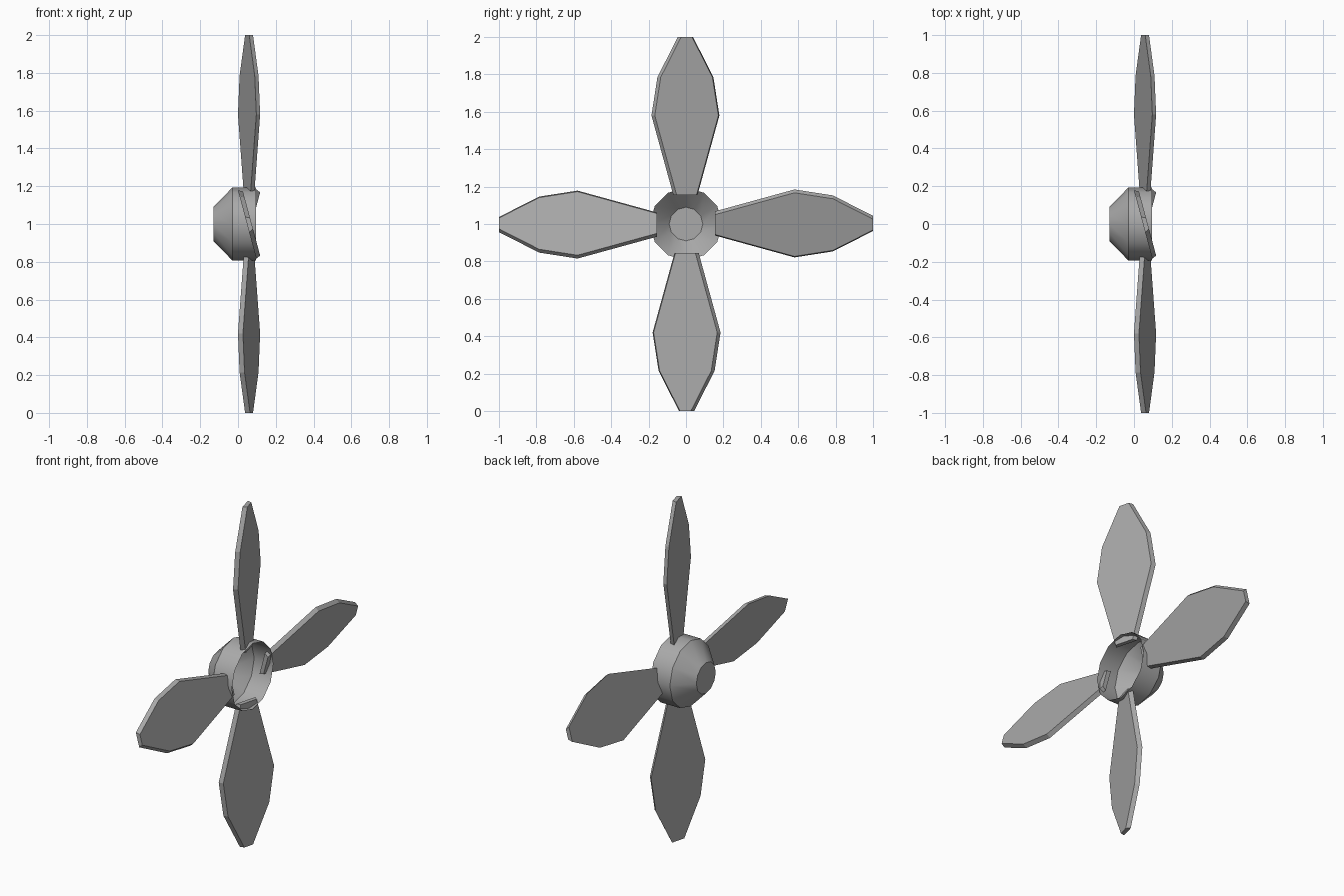
import bpy, bmesh, math
from mathutils import Matrix, Vector

cube = bpy.data.objects.get("Cube")
if cube:
    bpy.data.objects.remove(cube, do_unlink=True)

CENTRE = Vector((0, 0, 1))
SIDES = 12

grey = bpy.data.materials.new("grey_metal")
grey.use_nodes = True
grey.diffuse_color = (0.4, 0.4, 0.4, 1)
grey.node_tree.nodes["Principled BSDF"].inputs["Base Color"].default_value = (0.4, 0.4, 0.4, 1)


def add_object(name, bm):
    mesh = bpy.data.meshes.new(name)
    bm.to_mesh(mesh)
    bm.free()
    mesh.materials.append(grey)
    obj = bpy.data.objects.new(name, mesh)
    bpy.context.collection.objects.link(obj)
    return obj


# Hub: thin open shell with a capped conical nose pointing to -x
def make_hub():
    bm = bmesh.new()
    rings = []
    for x, radius in ((-0.13, 0.09), (-0.03, 0.193), (0.095, 0.193)):
        ring = []
        for i in range(SIDES):
            a = math.tau * i / SIDES
            ring.append(bm.verts.new((x, radius * math.cos(a), radius * math.sin(a))))
        rings.append(ring)
    bm.faces.new(reversed(rings[0]))
    for low, high in zip(rings, rings[1:]):
        for i in range(SIDES):
            j = (i + 1) % SIDES
            bm.faces.new((low[i], low[j], high[j], high[i]))
    bm.transform(Matrix.Translation(CENTRE))
    hub = add_object("hub", bm)
    bpy.ops.object.select_all(action="DESELECT")
    hub.select_set(True)
    bpy.context.view_layer.objects.active = hub
    bpy.ops.object.shade_smooth_by_angle(angle=math.radians(35))


# Blade: leaf-shaped plate, pitched about its length, narrower on the open side
def make_blade(name, turn):
    outline = ((0.155, 0.067), (0.58, 0.188), (0.785, 0.155), (1.0, 0.042))
    thickness, inset = 0.024, 0.012
    bm = bmesh.new()

    def face_loop(x, shrink):
        right = [(x, w - shrink, r) for r, w in outline]
        left = [(x, -y, r) for x, y, r in reversed(right)]
        return [bm.verts.new(p) for p in right + left]

    back = face_loop(-thickness / 2, 0)
    front = face_loop(thickness / 2, inset)
    bm.faces.new(back)
    bm.faces.new(reversed(front))
    for i in range(len(back)):
        j = (i + 1) % len(back)
        bm.faces.new((back[i], front[i], front[j], back[j]))
    bmesh.ops.recalc_face_normals(bm, faces=bm.faces)
    pitch = Matrix.Rotation(math.radians(15), 4, "Z")
    bm.transform(Matrix.Translation(CENTRE) @ Matrix.Rotation(turn, 4, "X")
                 @ Matrix.Translation((0.06, 0, 0)) @ pitch)
    add_object(name, bm)


make_hub()
for k, side in enumerate(("top", "front", "bottom", "back")):
    make_blade(side + "_blade", k * math.pi / 2)
